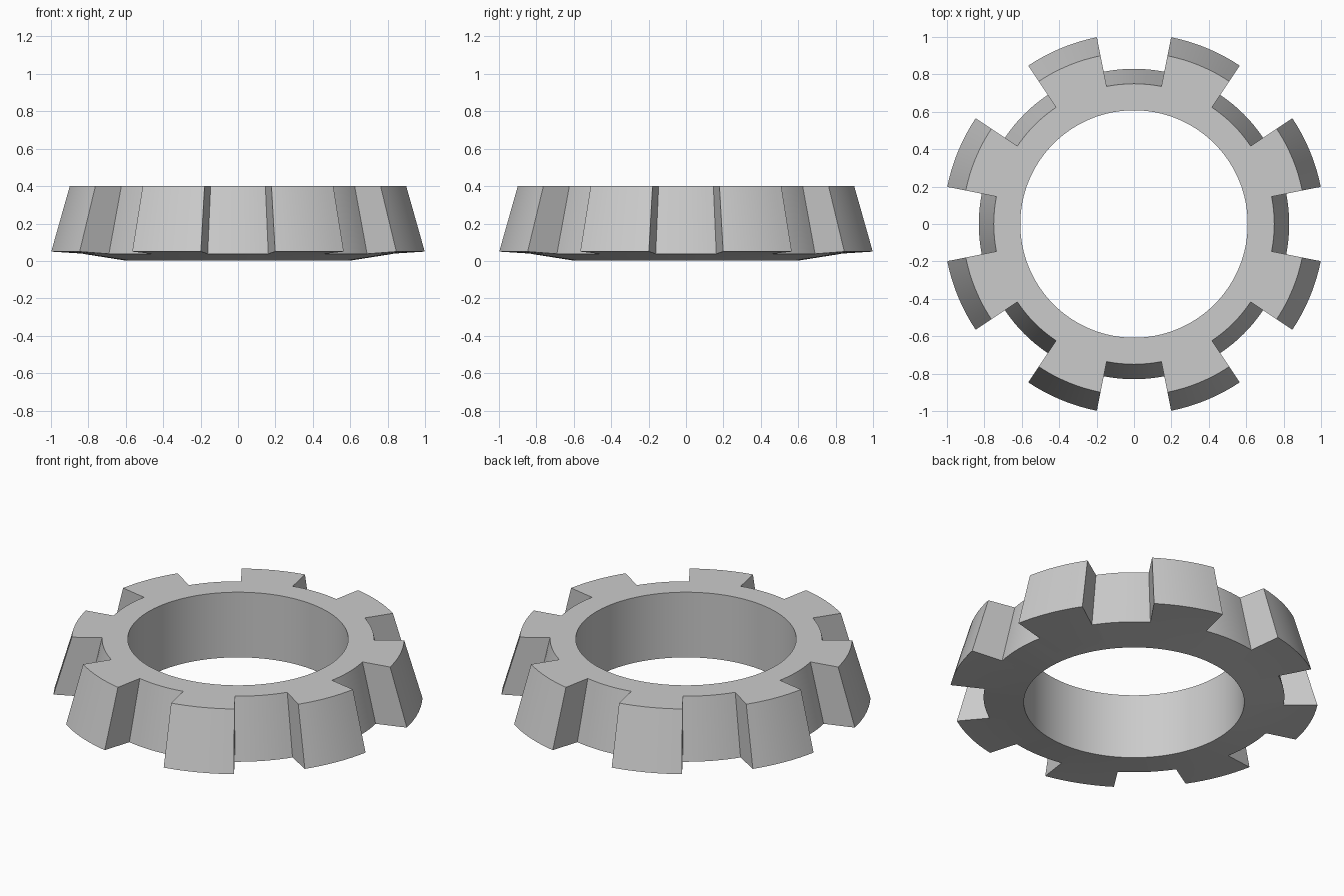
import bpy, bmesh, math

if "Cube" in bpy.data.objects:
    bpy.data.objects.remove(bpy.data.objects["Cube"])

TEETH = 8
STEPS = 8                       # segments per tooth or gap
N = TEETH * 2 * STEPS
# (radius, height) of the cross-section
INNER = ((0.608, 0.003), (0.608, 0.40))
ROOT = ((0.83, 0.038), (0.75, 0.40))
TIP = ((1.018, 0.05), (0.917, 0.40))

grey = bpy.data.materials.new("plain grey")
grey.diffuse_color = (0.6, 0.6, 0.6, 1)
grey.use_nodes = True
grey.node_tree.nodes["Principled BSDF"].inputs["Base Color"].default_value = grey.diffuse_color

bm = bmesh.new()


def ring(pair):
    """Two circles of vertices, bottom and top."""
    out = []
    for r, z in pair:
        out.append([bm.verts.new((r * math.cos(a), r * math.sin(a), z))
                    for a in (2 * math.pi * (i + STEPS / 2) / N for i in range(N))])
    return out


(ib, it), (rb, rt), (tb, tt) = ring(INNER), ring(ROOT), ring(TIP)

for i in range(N):
    j = (i + 1) % N
    # bore, collar top and collar underside
    bm.faces.new((ib[j], ib[i], it[i], it[j]))
    bm.faces.new((it[i], rt[i], rt[j], it[j]))
    bm.faces.new((ib[j], rb[j], rb[i], ib[i]))
    if (i // STEPS) % 2 == 0:   # tooth
        bm.faces.new((rt[i], tt[i], tt[j], rt[j]))
        bm.faces.new((rb[j], tb[j], tb[i], rb[i]))
        bm.faces.new((tb[i], tb[j], tt[j], tt[i]))
        if i % STEPS == 0:
            bm.faces.new((rb[i], tb[i], tt[i], rt[i]))
        if j % STEPS == 0:
            bm.faces.new((tb[j], rb[j], rt[j], tt[j]))
    else:                       # gap between teeth
        bm.faces.new((rb[i], rb[j], rt[j], rt[i]))

bmesh.ops.delete(bm, geom=[v for v in bm.verts if not v.link_faces], context='VERTS')
bmesh.ops.recalc_face_normals(bm, faces=bm.faces)
mesh = bpy.data.meshes.new("bevel_gear")
bm.to_mesh(mesh)
bm.free()
mesh.materials.append(grey)
gear = bpy.data.objects.new("bevel_gear", mesh)
bpy.context.collection.objects.link(gear)
bpy.context.view_layer.objects.active = gear
gear.select_set(True)
bpy.ops.object.shade_smooth_by_angle(angle=math.radians(30))
